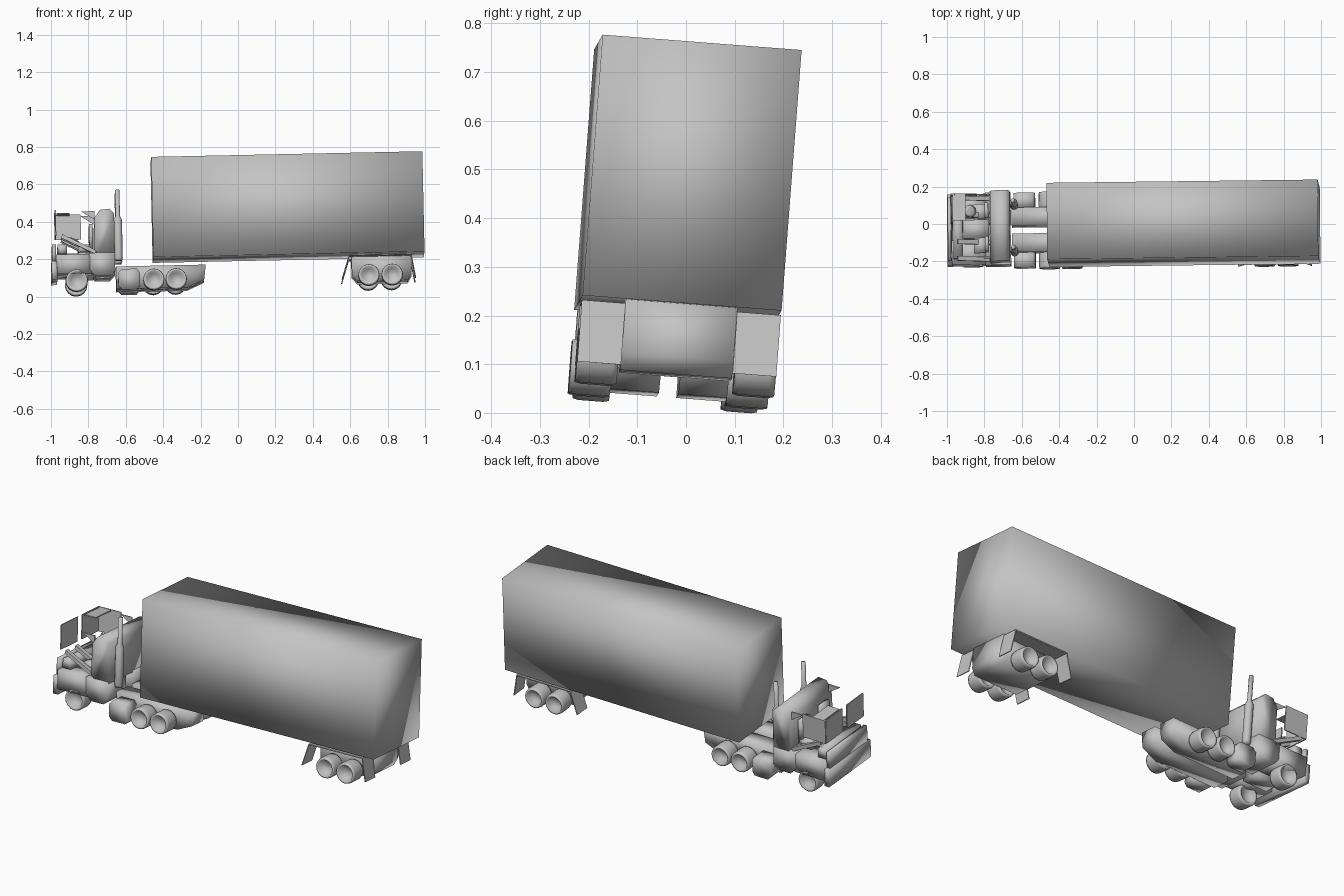
import bpy, bmesh, math
from mathutils import Matrix, Euler, Vector

cube = bpy.data.objects.get("Cube")
if cube:
    bpy.data.objects.remove(cube, do_unlink=True)

# Single grey paint
grey = bpy.data.materials.new("plain grey")
grey.use_nodes = True
GREY = (0.55, 0.55, 0.55, 1)
grey.diffuse_color = GREY
grey.node_tree.nodes["Principled BSDF"].inputs["Base Color"].default_value = GREY

# The whole truck leans slightly
TILT = Matrix.Translation((0.01, -0.036, -0.004)) @ Euler((-0.077, -0.0207, 0.012)).to_matrix().to_4x4()


def finish(name, bm, smooth=True):
    bmesh.ops.recalc_face_normals(bm, faces=bm.faces)
    for f in bm.faces:
        f.smooth = smooth
    mesh = bpy.data.meshes.new(name)
    bm.to_mesh(mesh)
    bm.free()
    mesh.materials.append(grey)
    obj = bpy.data.objects.new(name, mesh)
    bpy.context.collection.objects.link(obj)
    obj.matrix_world = TILT
    return obj


def prism(name, profile, y0, y1, smooth=True):
    """Extrude an (x, z) profile from y0 to y1."""
    bm = bmesh.new()
    face = bm.faces.new([bm.verts.new((x, y0, z)) for x, z in profile])
    ext = bmesh.ops.extrude_face_region(bm, geom=[face])
    verts = [v for v in ext["geom"] if isinstance(v, bmesh.types.BMVert)]
    bmesh.ops.translate(bm, verts=verts, vec=(0, y1 - y0, 0))
    return finish(name, bm, smooth)


def box(name, x, y, z, smooth=True):
    return prism(name, [(x[0], z[0]), (x[1], z[0]), (x[1], z[1]), (x[0], z[1])], y[0], y[1], smooth)


def lathe(name, profile, centre, axis, sides=16):
    """Revolve (radius, height) points about an axis through centre."""
    bm = bmesh.new()
    turn = Vector((0, 0, 1)).rotation_difference(Vector(axis)).to_matrix()
    rings = []
    for r, h in profile:
        ring = []
        for i in range(sides):
            a = math.tau * i / sides
            p = turn @ Vector((r * math.cos(a), r * math.sin(a), h))
            ring.append(bm.verts.new(p + Vector(centre)))
        rings.append(ring)
    for a, b in zip(rings, rings[1:]):
        for i in range(sides):
            j = (i + 1) % sides
            bm.faces.new((a[i], a[j], b[j], b[i]))
    bm.faces.new(rings[0])
    bm.faces.new(rings[-1])
    return finish(name, bm)


# Trailer body
box("trailer_body", (-0.46, 0.99), (-0.205, 0.205), (0.21, 0.747))

# Trailer undercarriage
prism("trailer_bogie", [(0.6, 0.21), (0.6, 0.1), (0.63, 0.065), (0.9, 0.065), (0.92, 0.1), (0.92, 0.21)],
      -0.115, 0.115)

# Sleeper with rounded roof
prism("sleeper", [(-0.665, 0.23), (-0.665, 0.45), (-0.69, 0.475), (-0.74, 0.47), (-0.77, 0.43),
                  (-0.775, 0.26), (-0.75, 0.23)], -0.19, 0.19)

# Nose
box("bumper", (-1.005, -0.975), (-0.19, 0.19), (0.1, 0.2))
box("grille", (-1.0, -0.98), (-0.17, 0.17), (0.2, 0.29))
box("engine", (-0.93, -0.78), (-0.05, 0.05), (0.11, 0.25))
box("dashboard", (-0.97, -0.92), (-0.16, 0.16), (0.24, 0.29))
box("door_panel", (-0.98, -0.84), (0.168, 0.174), (0.34, 0.475), False)
box("roof_strip", (-0.97, -0.9), (0.03, 0.17), (0.468, 0.474), False)
lathe("steering_wheel", [(0.02, 0), (0.035, 0.004), (0.02, 0.008)], (-0.88, 0.09, 0.33), (0.5, 0, 1), 12)

for s, side in ((1, "left"), (-1, "right")):
    def span(a, b):
        return (s * a, s * b)

    def wheel(name, x, radius, inner, outer):
        w = outer - inner
        pts = [(radius * 0.55, 0.02), (radius * 0.75, 0), (radius * 0.95, 0), (radius, 0.012),
               (radius, w - 0.012), (radius * 0.95, w), (radius * 0.78, w), (radius * 0.55, w - 0.03)]
        lathe(name, pts, (x, s * inner, 0.035 + radius), (0, s, 0))

    # Wheels
    wheel("front_wheel_" + side, -0.872, 0.06, 0.115, 0.19)
    for i, x in enumerate((-0.46, -0.34)):
        wheel(f"drive_wheel_{i}_{side}", x, 0.057, 0.12, 0.205)
    for i, x in enumerate((0.69, 0.815)):
        wheel(f"trailer_wheel_{i}_{side}", x, 0.057, 0.12, 0.205)

    # Trailer fender and mud flaps
    flap = span(0.115, 0.205)
    box("trailer_fender_" + side, (0.59, 0.92), flap, (0.196, 0.202), False)
    prism("front_flap_" + side, [(0.585, 0.2), (0.59, 0.2), (0.55, 0.075), (0.545, 0.075)], *flap, False)
    prism("rear_flap_" + side, [(0.915, 0.2), (0.92, 0.2), (0.942, 0.075), (0.937, 0.075)], *flap, False)

    # Chassis rail with raised tail
    prism("chassis_rail_" + side, [(-0.66, 0.05), (-0.28, 0.05), (-0.19, 0.09), (-0.18, 0.17), (-0.66, 0.17)],
          *span(0.02, 0.12))

    # Fuel tank
    prism("fuel_tank_" + side, [(-0.65, 0.06), (-0.63, 0.04), (-0.55, 0.04), (-0.535, 0.06),
                                (-0.535, 0.13), (-0.55, 0.15), (-0.63, 0.15), (-0.65, 0.13)], *span(0.12, 0.2))

    # Side bodywork above and behind the front wheel
    box("front_fender_" + side, (-0.98, -0.79), span(0.06, 0.19), (0.13, 0.235))
    prism("cab_step_" + side, [(-0.8, 0.15), (-0.77, 0.115), (-0.69, 0.115), (-0.665, 0.14),
                               (-0.665, 0.24), (-0.8, 0.24)], *span(0.03, 0.195))

    # Windscreen pane
    box("windscreen_" + side, (-0.982, -0.976), span(0.02, 0.17), (0.34, 0.475), False)

    # Seat
    box("seat_base_" + side, (-0.86, -0.79), span(0.05, 0.13), (0.25, 0.29))
    box("seat_back_" + side, (-0.8, -0.78), span(0.05, 0.13), (0.27, 0.4))

    # Hood braces
    for i, y in enumerate((0.06, 0.15)):
        prism(f"brace_{i}_{side}", [(-0.95, 0.325), (-0.945, 0.345), (-0.765, 0.255), (-0.77, 0.235)],
              *span(y, y + 0.025), False)

    # Door pillar
    prism("door_pillar_" + side, [(-0.84, 0.465), (-0.77, 0.465), (-0.77, 0.42)], *span(0.165, 0.172), False)

    # Exhaust stack
    lathe("exhaust_stack_" + side, [(0.018, 0.2), (0.022, 0.215), (0.022, 0.42), (0.012, 0.44), (0.012, 0.58)],
          (-0.645, s * 0.125, 0), (0, 0, 1), 12)
